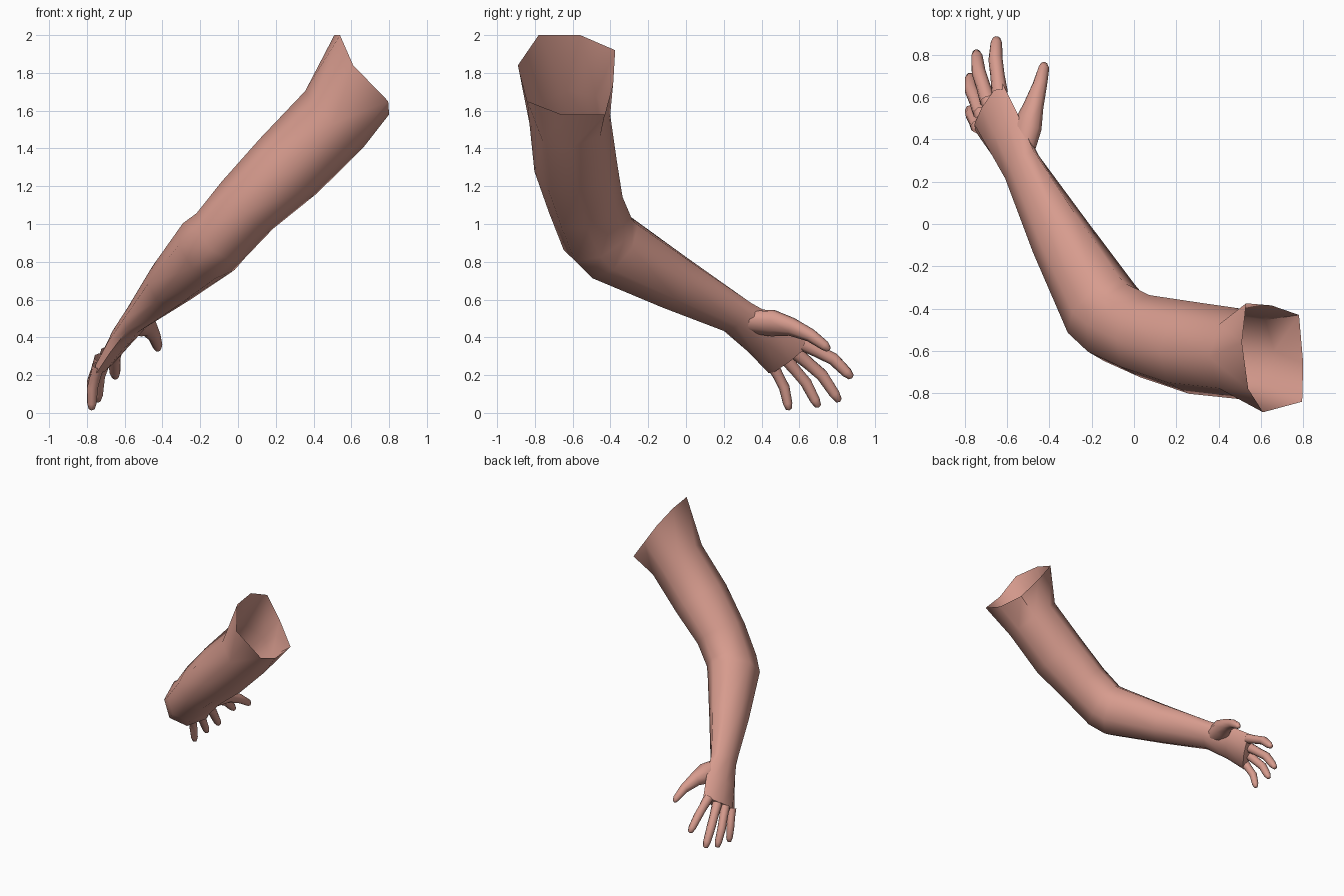
import bpy, bmesh, math
from mathutils import Vector

if "Cube" in bpy.data.objects:
    bpy.data.objects.remove(bpy.data.objects["Cube"])

SIDES = 8
skin = bpy.data.materials.new("skin")
skin.diffuse_color = (0.68, 0.33, 0.27, 1)
skin.use_nodes = True
skin.node_tree.nodes["Principled BSDF"].inputs["Base Color"].default_value = skin.diffuse_color


def loft(name, path, side, rim=None):
    """Tube through (centre, side radius, cross radius); open start, rounded end."""
    bm = bmesh.new()
    pts = [Vector(p[0]) for p in path]
    rings = [[bm.verts.new(p) for p in rim]] if rim else []
    for i, (c, ra, rb) in enumerate(path):
        before = (pts[i] - pts[max(i - 1, 0)]).normalized()
        after = (pts[min(i + 1, len(pts) - 1)] - pts[i]).normalized()
        t = (before + after).normalized()
        a = (Vector(side) - t * t.dot(Vector(side))).normalized()
        b = t.cross(a)
        rings.append([bm.verts.new(pts[i] + a * ra * math.cos(w) + b * rb * math.sin(w))
                      for w in (math.tau * k / SIDES for k in range(SIDES))])
    for lo, hi in zip(rings, rings[1:]):
        for k in range(SIDES):
            n = (k + 1) % SIDES
            bm.faces.new((lo[k], lo[n], hi[n], hi[k]))
    tip = bm.verts.new(pts[-1] + t * path[-1][1] * 0.45)
    for k in range(SIDES):
        bm.faces.new((rings[-1][k], rings[-1][(k + 1) % SIDES], tip))
    me = bpy.data.meshes.new(name)
    bm.to_mesh(me)
    bm.free()
    me.materials.append(skin)
    ob = bpy.data.objects.new(name, me)
    bpy.context.collection.objects.link(ob)
    bpy.context.view_layer.objects.active = ob
    ob.select_set(True)
    bpy.ops.object.shade_smooth_by_angle(angle=math.radians(60))
    ob.select_set(False)


BEND = (0.75, 0.06, -0.65)   # axis of the elbow bend, also the palm direction

# flared open rim at the shoulder end
rim = [(0.80, -0.66, 1.58), (0.795, -0.84, 1.65), (0.61, -0.89, 1.84), (0.54, -0.78, 2.0),
       (0.51, -0.56, 2.0), (0.53, -0.375, 1.92), (0.65, -0.385, 1.75), (0.78, -0.43, 1.58)]

# upper arm, elbow, forearm, wrist and palm in one skin
loft("arm_and_palm", [
    ((0.51, -0.615, 1.555), 0.215, 0.215),
    ((0.27, -0.585, 1.31), 0.21, 0.22),
    ((0.05, -0.53, 1.10), 0.185, 0.20),
    ((-0.09, -0.465, 0.94), 0.175, 0.205),
    ((-0.155, -0.40, 0.88), 0.185, 0.205),
    ((-0.35, -0.06, 0.69), 0.135, 0.16),
    ((-0.53, 0.27, 0.51), 0.072, 0.118),
    ((-0.615, 0.43, 0.40), 0.06, 0.14),
    ((-0.685, 0.55, 0.295), 0.042, 0.155)], BEND, rim)

# fingers: knuckle, middle joint, tip, thickness
fingers = {
    "index_finger": ((-0.635, 0.62, 0.365), (-0.655, 0.78, 0.285), (-0.65, 0.875, 0.19), 0.034),
    "middle_finger": ((-0.69, 0.58, 0.32), (-0.735, 0.72, 0.20), (-0.745, 0.81, 0.065), 0.034),
    "ring_finger": ((-0.725, 0.525, 0.29), (-0.77, 0.635, 0.16), (-0.775, 0.70, 0.035), 0.032),
    "little_finger": ((-0.74, 0.46, 0.25), (-0.77, 0.52, 0.135), (-0.775, 0.545, 0.02), 0.029),
}
for name, (base, mid, tip, r) in fingers.items():
    b, m, e = Vector(base), Vector(mid), Vector(tip)
    loft(name, [(b, r * 1.15, r * 1.15), (b.lerp(m, 0.5), r, r), (m, r, r),
                (m.lerp(e, 0.75), r * 0.85, r * 0.85), (e, r * 0.55, r * 0.55)], BEND)

# thumb with its fleshy base
loft("thumb", [((-0.535, 0.34, 0.485), 0.055, 0.07), ((-0.505, 0.46, 0.475), 0.06, 0.08),
               ((-0.475, 0.56, 0.455), 0.045, 0.052), ((-0.445, 0.66, 0.41), 0.034, 0.036),
               ((-0.427, 0.735, 0.355), 0.027, 0.027), ((-0.425, 0.755, 0.335), 0.016, 0.016)], BEND)
